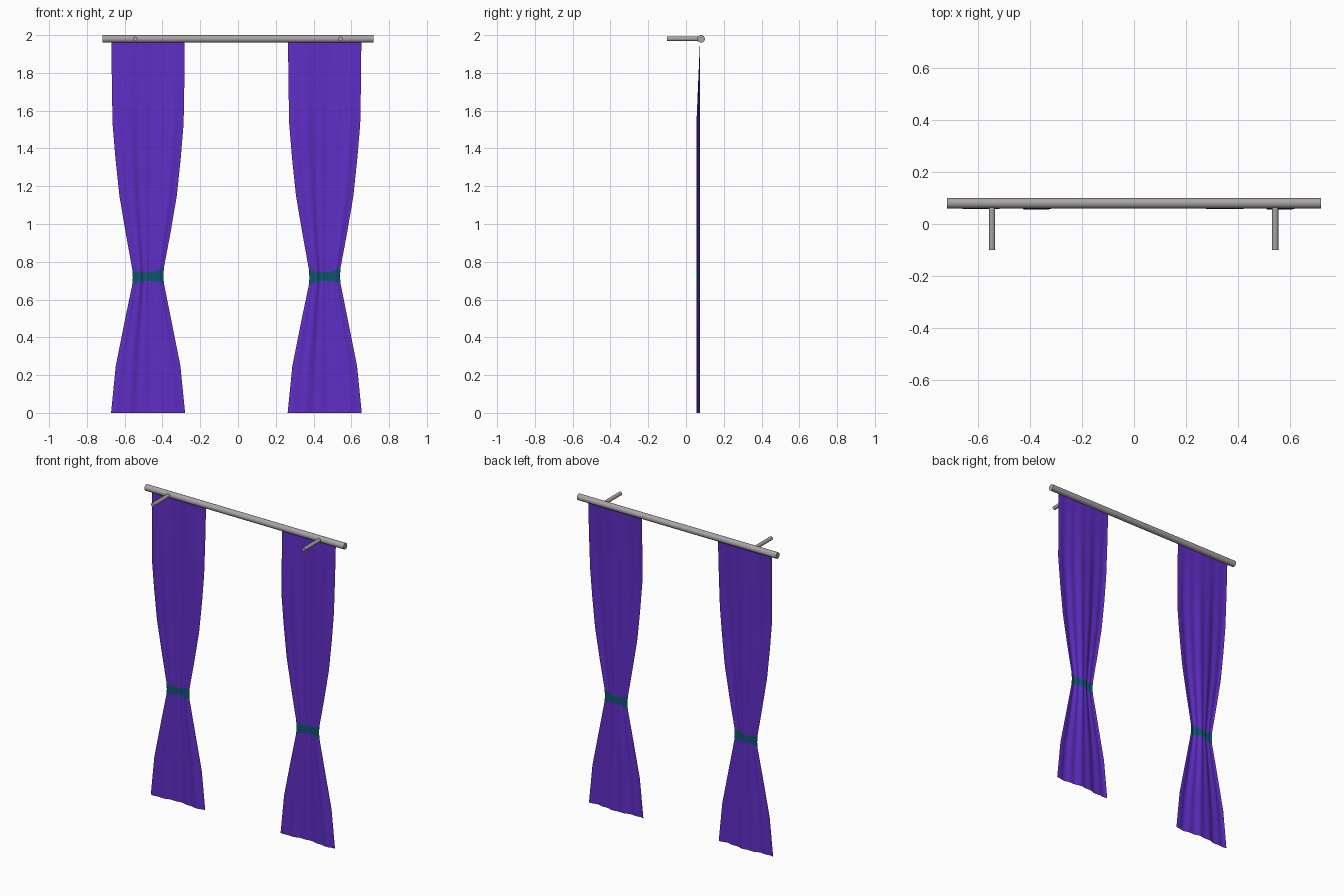
import bpy, bmesh, math

if "Cube" in bpy.data.objects:
    bpy.data.objects.remove(bpy.data.objects["Cube"])


def material(name, rgb):
    m = bpy.data.materials.new(name)
    m.diffuse_color = (*rgb, 1)
    m.use_nodes = True
    m.node_tree.nodes["Principled BSDF"].inputs["Base Color"].default_value = m.diffuse_color
    return m


PURPLE = material("purple cloth", (0.115, 0.027, 0.56))
TEAL = material("teal tie", (0.005, 0.09, 0.16))
METAL = material("grey metal", (0.40, 0.37, 0.38))


def cylinder(name, radius, length, loc, rot, sides):
    bpy.ops.mesh.primitive_cylinder_add(vertices=sides, radius=radius, depth=length,
                                        location=loc, rotation=rot)
    ob = bpy.context.object
    ob.name = name
    ob.data.materials.append(METAL)
    bpy.ops.object.shade_smooth_by_angle()


# Outline of a curtain: (height, half width)
PROFILE = [(0, 0.196), (0.25, 0.171), (0.50, 0.121), (0.69, 0.084), (0.72, 0.081), (0.755, 0.084),
           (0.95, 0.118), (1.15, 0.152), (1.35, 0.173), (1.53, 0.188), (1.75, 0.192), (1.97, 0.194)]
TIE_ROWS = (3, 4)
COLS = 32


def curtain(name, cx):
    bm = bmesh.new()
    rows = []
    for z, half in PROFILE:
        row = []
        for i in range(COLS + 1):
            t = 2 * i / COLS - 1
            # Broad fold with its edges forward, plus fine ripples
            y = 0.065 + 0.007 * math.cos(2.8 * math.pi * t / 2) \
                + 0.003 * math.sin(5 * math.pi * t)
            if z > 1.53:  # folds flatten towards the rod
                y += (0.074 - y) * (z - 1.53) / 0.44
            zz = z
            if 0.68 < z < 0.76:  # tie flares at its ends
                zz += (z - 0.72) * (0.6 * abs(t) ** 2 - 0.3) + 0.004 * t
            row.append(bm.verts.new((cx + half * t, y, zz)))
        rows.append(row)
    for r in range(len(rows) - 1):
        for i in range(COLS):
            f = bm.faces.new((rows[r][i], rows[r][i + 1], rows[r + 1][i + 1], rows[r + 1][i]))
            f.material_index = 1 if r in TIE_ROWS else 0
            f.smooth = True
    me = bpy.data.meshes.new(name)
    bm.to_mesh(me)
    bm.free()
    me.materials.append(PURPLE)
    me.materials.append(TEAL)
    bpy.context.collection.objects.link(bpy.data.objects.new(name, me))


# Rod and wall brackets
cylinder("curtain_rod", 0.02, 1.434, (0, 0.08, 1.98), (0, math.pi / 2, 0), 24)
for side, x in (("left", -0.545), ("right", 0.542)):
    cylinder(side + "_bracket", 0.012, 0.17, (x, -0.015, 1.98), (math.pi / 2, 0, 0), 16)

# Two tied curtains
curtain("left_curtain", -0.476)
curtain("right_curtain", 0.459)
